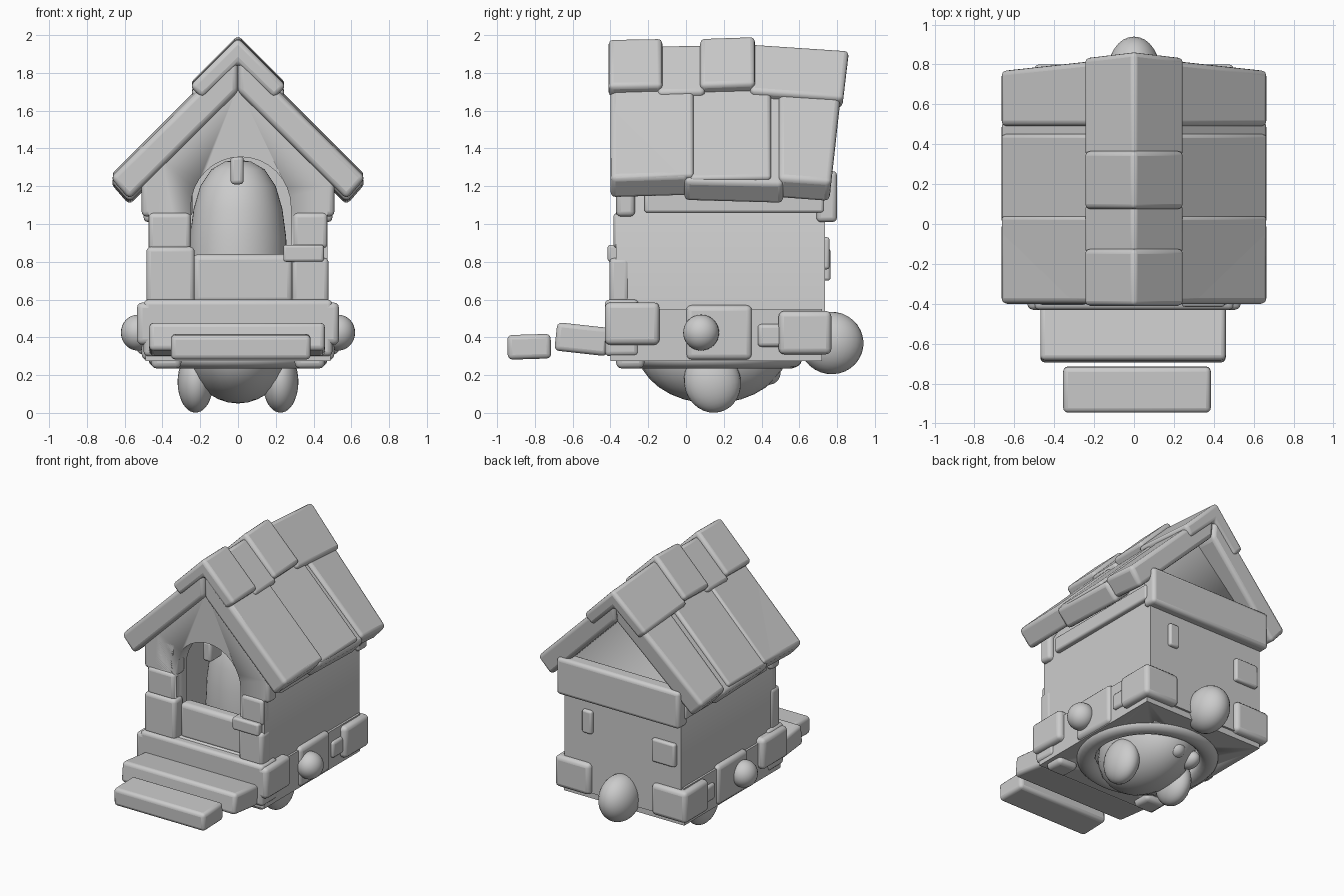
import bpy, bmesh, math
from mathutils import Vector, Matrix

if "Cube" in bpy.data.objects:
    bpy.data.objects.remove(bpy.data.objects["Cube"])


def finish(name, bm, bevel=0.0):
    bmesh.ops.recalc_face_normals(bm, faces=bm.faces)
    me = bpy.data.meshes.new(name)
    bm.to_mesh(me)
    bm.free()
    ob = bpy.data.objects.new(name, me)
    bpy.context.collection.objects.link(ob)
    if bevel:
        m = ob.modifiers.new("bevel", 'BEVEL')
        m.width, m.segments, m.limit_method = bevel, 3, 'ANGLE'
    bpy.context.view_layer.objects.active = ob
    ob.select_set(True)
    bpy.ops.object.shade_smooth_by_angle(angle=math.radians(40))
    ob.select_set(False)
    return ob


def prism(name, pts, y0, y1, bevel=0.0, lift=(0, 0), lean=0.0):
    """Extrude an xz outline along y; lift raises each end, lean tilts the far end."""
    bm = bmesh.new()
    a = [bm.verts.new((x, y0, z + lift[0])) for x, z in pts]
    b = [bm.verts.new((x, y1 + lean * (z - 1.2), z + lift[1])) for x, z in pts]
    bm.faces.new(a)
    bm.faces.new(b[::-1])
    for i in range(len(pts)):
        j = (i + 1) % len(pts)
        bm.faces.new((a[i], a[j], b[j], b[i]))
    return finish(name, bm, bevel)


def box(name, x, y, z, bevel=0.025, tilt=0.0):
    bm = bmesh.new()
    lo, hi = Vector((x[0], y[0], z[0])), Vector((x[1], y[1], z[1]))
    mat = Matrix.Translation((lo + hi) / 2) @ Matrix.Rotation(tilt, 4, 'X') @ Matrix.Diagonal((*(hi - lo), 1))
    bmesh.ops.create_cube(bm, size=1, matrix=mat)
    return finish(name, bm, bevel)


def egg(name, c, r, tilt=0.0):
    bm = bmesh.new()
    mat = Matrix.Translation(c) @ Matrix.Rotation(tilt, 4, 'X') @ Matrix.Diagonal((*r, 1))
    bmesh.ops.create_uvsphere(bm, u_segments=28, v_segments=16, radius=1, matrix=mat)
    return finish(name, bm)


def lathe(name, prof, c, steps=48, closed=False):
    """Revolve an (r, z) profile about a vertical axis."""
    bm = bmesh.new()
    rings = [[bm.verts.new((c[0] + r * math.cos(t), c[1] + r * math.sin(t), c[2] + z)) for r, z in prof]
             for t in (2 * math.pi * i / steps for i in range(steps))]
    n = len(prof)
    for i in range(steps):
        p, q = rings[i], rings[(i + 1) % steps]
        for k in range(n if closed else n - 1):
            j = (k + 1) % n
            bm.faces.new((p[k], q[k], q[j], p[j]))
    return finish(name, bm)


def cut(ob, cutter):
    m = ob.modifiers.new("cut", 'BOOLEAN')
    m.operation, m.object, m.solver = 'DIFFERENCE', cutter, 'EXACT'
    cutter.hide_render = True
    cutter.hide_viewport = True
    cutter.display_type = 'WIRE'


# house walls, with hollow room and arched doorway
walls = prism("walls", [(-.475, .32), (.475, .32), (.475, 1.2), (.4, 1.33), (0, 1.73), (-.4, 1.33), (-.475, 1.2)], -.37, .735)
room = prism("room_cutter", [(-.39, .5), (.39, .5), (.39, 1.2), (0, 1.58), (-.39, 1.2)], -.24, .64)
arch = [(-.25, .6), (.28, .6)] + [(.015 + .265 * math.cos(math.pi * i / 16), 1.09 + .265 * math.sin(math.pi * i / 16)) for i in range(17)]
door = prism("door_cutter", arch, -.6, 0)
gable = prism("back_gable_cutter", [(-.6, 1.22), (.6, 1.22), (0, 1.82)], .66, .9)

# base slab with round leg hole
base = box("base_slab", (-.49, .49), (-.4, .72), (.275, .55), 0)
hole = lathe("leg_hole_cutter", [(.001, -.5), (.36, -.5), (.36, .5), (.001, .5)], (0, .14, .4), closed=True)
for c in (room, door, gable):
    cut(walls, c)
cut(walls, hole)
walls.modifiers[-1].object = hole
cut(base, hole)
ring = [(.41 + .065 * math.cos(t), .05 * math.sin(t)) for t in (2 * math.pi * i / 14 for i in range(14))]
lathe("underside_ring", ring, (0, .14, .285), closed=True)

# doorway stones and sill
box("door_sill", (-.5, .5), (-.43, -.25), (.3, .6))
box("inner_sill", (-.24, .29), (-.34, -.24), (.58, .84), .03)
box("left_jamb_lower", (-.485, -.23), (-.405, -.3), (.58, .88))
box("left_jamb_upper", (-.475, -.25), (-.385, -.3), (.86, 1.06))
box("right_jamb_lower", (.285, .48), (-.405, -.3), (.58, .82))
box("right_jamb_middle", (.24, .455), (-.415, -.3), (.8, .89), .015)
box("right_jamb_upper", (.29, .475), (-.385, -.3), (.87, 1.06))
box("left_capital", (-.51, -.24), (-.37, -.27), (1.04, 1.29))
box("right_capital", (.29, .51), (-.37, -.27), (1.04, 1.29))
box("arch_keystone", (-.04, .03), (-.36, -.22), (1.21, 1.36), .02)

# base stones
for s, side in ((-1, "left"), (1, "right")):
    def xr(a, b):
        return tuple(sorted((s * a, s * b)))
    box(side + "_front_corner_stone", xr(.25, .535), (-.43, -.14), (.36, .585), .03)
    box(side + "_front_foot_stone", xr(.3, .46), (-.37, -.22), (.235, .36), .03)
    box(side + "_side_stone", xr(.44, .51), (0, .35), (.28, .57), .03)
    box(side + "_small_stone", xr(.44, .51), (.38, .52), (.35, .47), .02)
    box(side + "_back_corner_stone", xr(.25, .535), (.49, .77), (.31, .54), .03)
    egg(side + "_paw", (s * .53, .08, .425), (.09, .095, .095))
    egg(side + "_foot", (s * .225, .14, .165), (.095, .15, .165), .25)
    box(side + "_eave_beam", xr(.44, .51), (-.22, .73), (1.06, 1.17), .015)

# back wall details
box("back_beam", (-.5, .5), (.69, .8), (1.01, 1.28), .025)
box("back_slot_stone", (.24, .32), (.7, .76), (.76, .93), .015)
box("back_square_stone", (-.44, -.25), (.7, .765), (.7, .87), .015)

# steps
box("upper_step", (-.47, .46), (-.69, -.41), (.315, .465), .025, -.11)
box("lower_step", (-.355, .385), (-.945, -.715), (.285, .415), .025, .03)

# creature body inside the house
torso = [(.24, -.5), (.265, -.25), (.255, 0), (.235, .15), (.2, .27), (.14, .36), (.07, .4), (.001, .41)]
lathe("torso", torso, (0, .08, .93))
egg("belly", (0, .14, .34), (.27, .4, .29))
egg("tail", (0, .77, .37), (.13, .17, .165), -.15)
egg("belly_knob", (0, .44, .21), (.06, .06, .06))
egg("belly_side_knob", (-.15, .4, .2), (.06, .08, .06))

# roof shingle rows: (start, end, lift at each end, lean)
rows = [(-.4, .015, (.0, .012), 0), (-.01, .515, (-.015, -.03), 0), (.49, .765, (.0, -.02), .11)]
for s, side in ((-1, "left"), (1, "right")):
    slab = [(0, 1.91), (s * .675, 1.245), (s * .575, 1.13), (0, 1.7)]
    for i, (y0, y1, lift, lean) in enumerate(rows):
        prism(f"{side}_roof_shingle_{i}", slab, y0, y1, .028, lift, lean)
    # thin raised battens along the slope
    for k, y in enumerate((-.13, .28)):
        strip = [(s * .2, 1.735), (s * .672, 1.262), (s * .6, 1.19), (s * .13, 1.66)]
        prism(f"{side}_roof_batten_{k}", strip, y - .26, y + .17, .02, (-.02, .0 - .012 * k))

# ridge caps
cap = [(0, 1.985), (.255, 1.73), (.19, 1.665), (0, 1.85), (-.19, 1.665), (-.255, 1.73)]
caps = [(-.41, -.125, (.0, .005), 0), (-.15, .1, (-.035, -.03), 0), (.075, .365, (.005, .015), 0), (.34, .77, (-.025, -.06), .12)]
for i, (y0, y1, lift, lean) in enumerate(caps):
    prism(f"ridge_cap_{i}", cap, y0, y1, .025, lift, lean)
